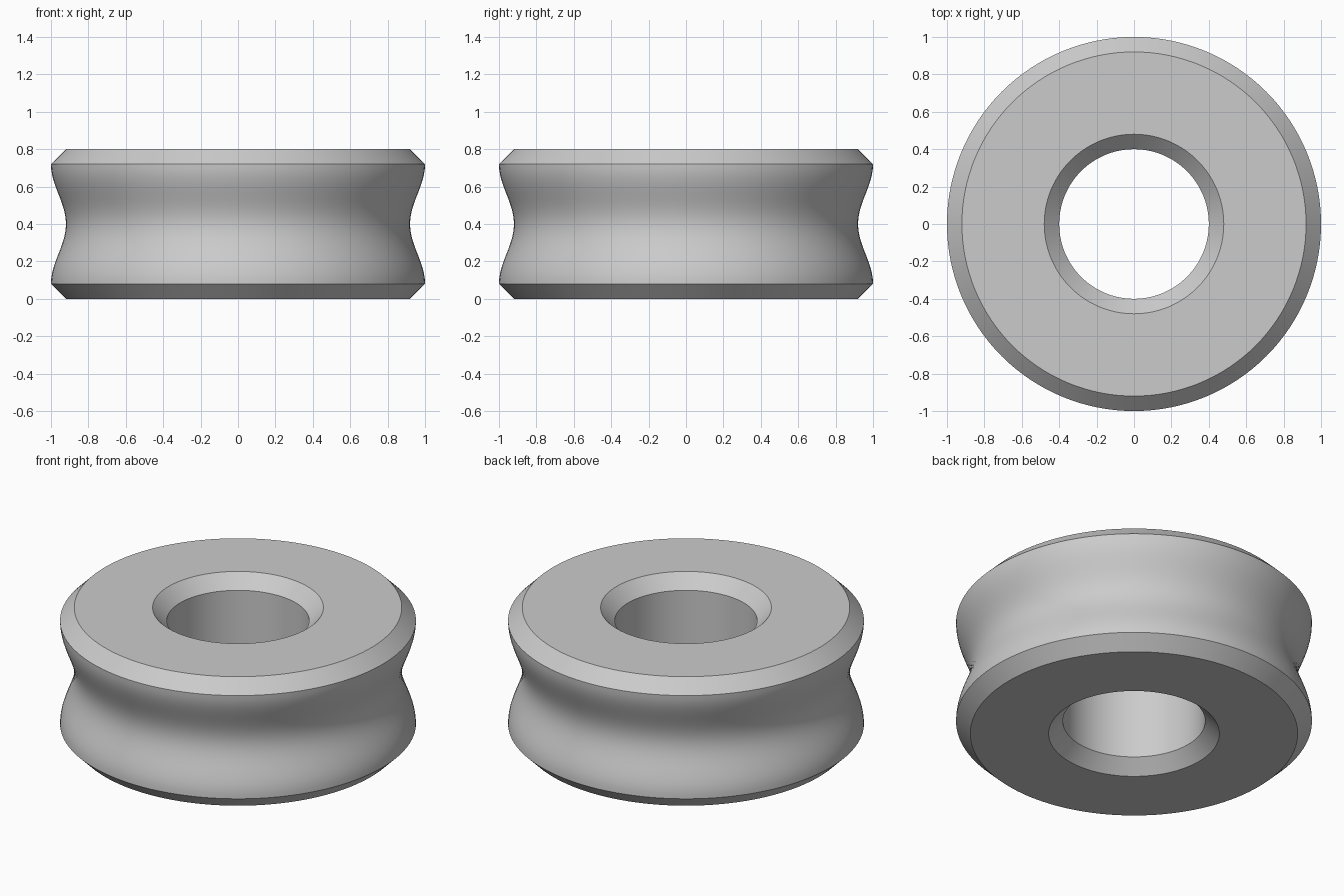
import bpy
import bmesh
import math

cube = bpy.data.objects.get("Cube")
if cube:
    bpy.data.objects.remove(cube, do_unlink=True)

SEGMENTS = 128
HEIGHT, CHAMFER = 0.8, 0.08
OUTER, BORE, GROOVE_DEPTH = 1.0, 0.4, 0.08
GROOVE_STEPS = 24

# Plain grey material
grey = bpy.data.materials.new("plain_grey")
grey.use_nodes = True
colour = (0.6, 0.6, 0.6, 1)
grey.diffuse_color = colour
grey.node_tree.nodes["Principled BSDF"].inputs["Base Color"].default_value = colour

# Closed cross-section: chamfered bore, flat ends, shallow wavy rim groove
profile = [(BORE, HEIGHT - CHAMFER), (BORE, CHAMFER),
           (BORE + CHAMFER, 0), (OUTER - CHAMFER, 0)]
for i in range(GROOVE_STEPS + 1):
    t = i / GROOVE_STEPS
    radius = OUTER - GROOVE_DEPTH * (1 - math.cos(2 * math.pi * t)) / 2
    profile.append((radius, CHAMFER + t * (HEIGHT - 2 * CHAMFER)))
profile += [(OUTER - CHAMFER, HEIGHT), (BORE + CHAMFER, HEIGHT)]

# Revolve the section about the vertical axis
bm = bmesh.new()
verts = [bm.verts.new((r, 0, z)) for r, z in profile]
edges = [bm.edges.new((v, verts[i - 1])) for i, v in enumerate(verts)]
bmesh.ops.spin(bm, geom=verts + edges, cent=(0, 0, 0), axis=(0, 0, 1),
               angle=2 * math.pi, steps=SEGMENTS, use_merge=True)
bmesh.ops.remove_doubles(bm, verts=bm.verts, dist=0.0001)
bmesh.ops.recalc_face_normals(bm, faces=bm.faces)
mesh = bpy.data.meshes.new("grooved_roller")
bm.to_mesh(mesh)
bm.free()
mesh.materials.append(grey)

roller = bpy.data.objects.new("grooved_roller", mesh)
bpy.context.collection.objects.link(roller)
bpy.context.view_layer.objects.active = roller
roller.select_set(True)
bpy.ops.object.shade_smooth_by_angle(angle=math.radians(30))
